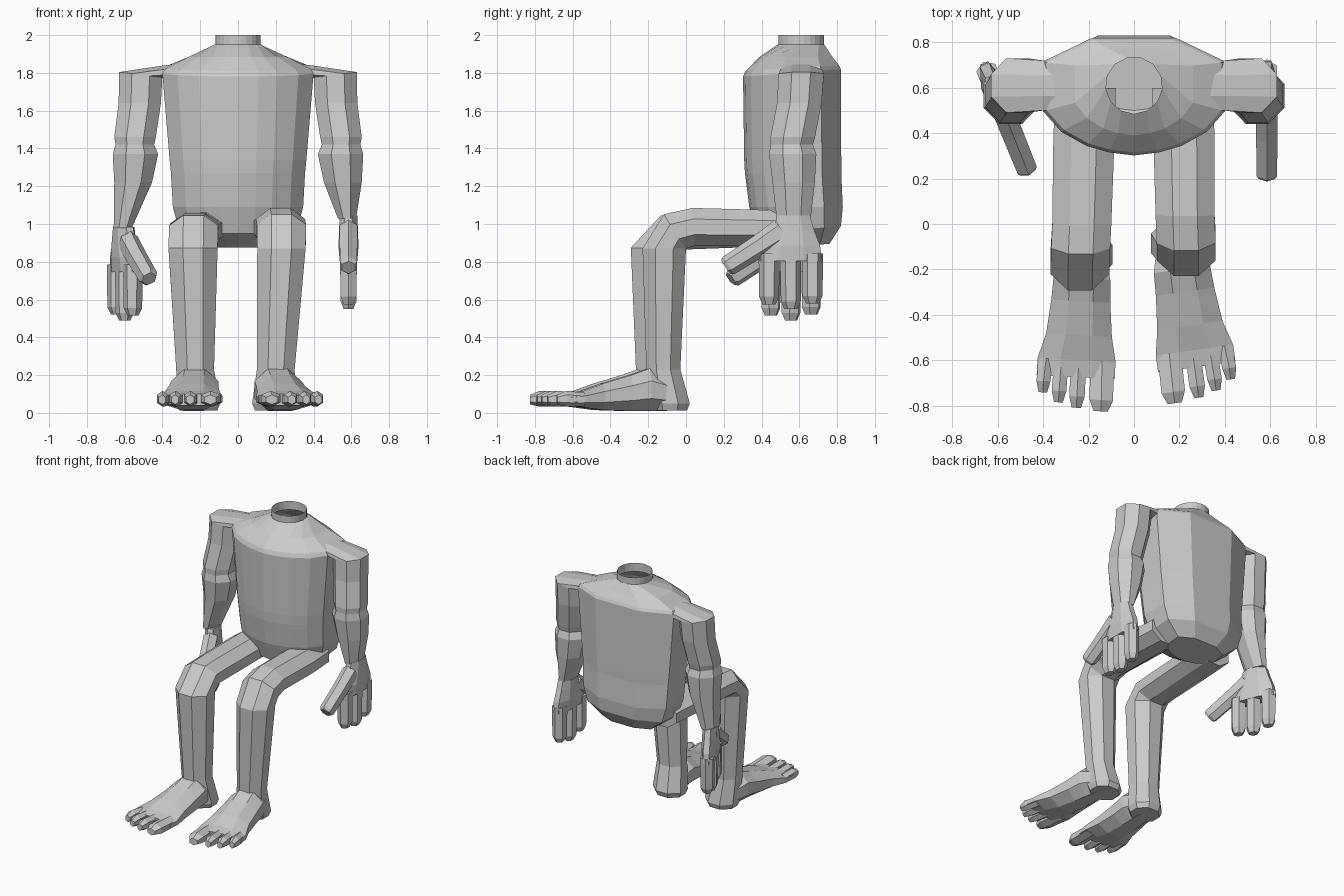
import bpy, bmesh, math
from mathutils import Matrix, Vector

skin = bpy.data.materials.new("light_grey")
skin.diffuse_color = (0.6, 0.6, 0.6, 1)


def loft(name, rings, caps=(True, True)):
    """Skin a list of equal-length vertex rings with flat quads."""
    bm = bmesh.new()
    vs = [[bm.verts.new(p) for p in r] for r in rings]
    n = len(rings[0])
    for a, b in zip(vs, vs[1:]):
        for i in range(n):
            j = (i + 1) % n
            bm.faces.new((a[i], a[j], b[j], b[i]))
    if caps[0]:
        bm.faces.new(vs[0])
    if caps[1]:
        bm.faces.new(vs[-1])
    bmesh.ops.recalc_face_normals(bm, faces=bm.faces)
    me = bpy.data.meshes.new(name)
    bm.to_mesh(me)
    bm.free()
    me.materials.append(skin)
    ob = bpy.data.objects.new(name, me)
    bpy.context.collection.objects.link(ob)
    return ob


def tube(name, rings, axis='X', n=8, mat=Matrix(), caps=(True, True)):
    """Rings are (x, y, z, half width, half depth, tilt about axis)."""
    out = []
    k = 1 / math.cos(math.pi / n)
    for x, y, z, rx, ry, tilt in rings:
        rot = Matrix.Rotation(math.radians(tilt), 3, axis)
        ring = []
        for i in range(n):
            a = 2 * math.pi * (i + 0.5) / n
            p = rot @ Vector((rx * k * math.cos(a), ry * k * math.sin(a), 0))
            ring.append(mat @ (p + Vector((x, y, z))))
        out.append(ring)
    return loft(name, out, caps)


# Torso: rounded front, flat back, sloping up to an open neck hole
half = [(0, -1), (.27, -.95), (.52, -.84), (.8, -.6), (1, -.25), (1, .6), (.46, 1)]
outline = half + [(-x, y) for x, y in half[:0:-1]]
body = []
for w, y0, y1, z, rise in [
        (.20, .50, .76, .885, .01), (.31, .38, .82, .97, .02), (.345, .335, .83, 1.09, 0),
        (.355, .312, .822, 1.27, 0), (.362, .308, .822, 1.34, 0),
        (.40, .302, .82, 1.80, .02), (.385, .315, .81, 1.825, .015), (.26, .39, .775, 1.885, 0)]:
    c, d = (y0 + y1) / 2, (y1 - y0) / 2
    body.append([(px * w, c + py * d, z + py * rise) for px, py in outline])
m = len(outline)
body.append([(.125 * math.cos(t), .61 + .125 * math.sin(t), 1.95)
             for t in (2 * math.pi * i / m - math.pi / 2 for i in range(m))])
loft("torso", body, (True, False))
tube("neck", [(0, .61, 1.935, .12, .12, 0), (0, .61, 2.0, .12, .12, 0)], n=24, caps=(False, False))


def arm(side, s, wrist_x, wrist_z):
    # Shoulder, upper arm, elbow crease and forearm
    tube(side + "_arm", [
        (s * .30, .61, 1.805, .045, .11, s * 90),
        (s * .40, .61, 1.803, .035, .11, s * 95),
        (s * .515, .61, 1.79, .115, .12, s * 173),
        (s * .52, .60, 1.64, .112, .118, s * 180),
        (s * .545, .565, 1.46, .110, .118, s * 180),
        (s * .546, .56, 1.42, .102, .112, s * 180),
        (s * .543, .565, 1.37, .120, .125, s * 180),
        (s * .555, .57, 1.22, .100, .112, s * 180),
        (wrist_x, .57, wrist_z, .048, .09, s * 180)], axis='Y')


def hand(side, x, z, yaw):
    mat = Matrix.Translation((x, .57, z)) @ Matrix.Rotation(math.radians(yaw), 4, 'Z')
    # Palm
    tube(side + "_palm", [
        (0, 0, .03, .047, .085, 0), (0, 0, -.05, .05, .11, 0),
        (0, -.01, -.13, .053, .15, 0), (0, -.015, -.21, .047, .165, 0)], mat=mat)
    # Three fingers
    for i, (y, tip) in enumerate([(-.13, -.44), (-.015, -.465), (.10, -.435)]):
        tube(f"{side}_finger_{i + 1}", [
            (0, y, -.17, .045, .048, 0), (0, y, tip + .04, .042, .046, 0),
            (0, y, tip, .025, .03, 0)], n=6, mat=mat)
    # Thumb
    tube(side + "_thumb", [
        (0, -.06, -.05, .048, .06, 125), (0, -.18, -.13, .047, .052, 125),
        (0, -.345, -.235, .045, .048, 125), (0, -.36, -.245, .035, .035, 125)], n=6, mat=mat)


def leg(side, s, rings):
    # Thigh, bent knee, shin and heel in one tube
    tube(side + "_leg", [(s * x, *r) for x, *r in rings])


def foot(side, s, x, y, yaw):
    mat = (Matrix.Translation((s * x, y, 0)) @ Matrix.Scale(s, 4, (1, 0, 0))
           @ Matrix.Rotation(math.radians(yaw), 4, 'Z'))
    # Instep, from the ankle to the ball of the foot: y, x, half width, bottom, top
    tube(side + "_foot", [
        (cx, cy, (lo + hi) / 2, w, (hi - lo) / 2, 90) for cy, cx, w, lo, hi in [
            (.06, 0, .09, .012, .18), (-.08, 0, .125, .01, .235),
            (-.18, 0, .13, .01, .20), (-.33, .0, .145, .015, .155),
            (-.44, .005, .172, .03, .115), (-.515, .005, .172, .04, .10)]], mat=mat)
    # Four toes, the inner one largest
    for i, (tx, w, tip) in enumerate([(-.113, .052, -.66), (-.005, .034, -.65),
                                      (.075, .032, -.63), (.146, .031, -.59)]):
        tube(f"{side}_toe_{i + 1}", [
            (tx * .95, -.44, .07, w, .032, 90), (tx, tip + .05, .075, w, .036, 90),
            (tx, tip, .07, w * .6, .022, 90)], n=6, mat=mat)


arm("right", 1, .577, 1.03)
arm("left", -1, -.61, .98)
hand("right", .585, 1.015, 0)
hand("left", -.605, .955, 22)

leg("right", 1, [
    (.21, .60, .98, .13, .095, 90), (.22, .40, .98, .135, .095, 90),
    (.225, .04, .985, .13, .10, 93), (.23, -.06, .96, .13, .108, 122),
    (.23, -.115, .87, .128, .115, 180), (.20, -.12, .23, .10, .09, 180),
    (.19, -.085, .05, .115, .105, 180), (.19, -.085, .012, .10, .09, 180)])
leg("left", -1, [
    (.21, .60, .97, .13, .09, 90), (.22, .40, .97, .135, .09, 90),
    (.23, .0, .96, .13, .095, 95), (.235, -.09, .955, .13, .10, 115),
    (.238, -.17, .87, .13, .122, 178), (.227, -.165, .23, .10, .10, 180),
    (.21, -.135, .05, .115, .105, 180), (.21, -.135, .012, .10, .09, 180)])
foot("right", 1, .20, -.12, 8)
foot("left", -1, .225, -.16, 3)
